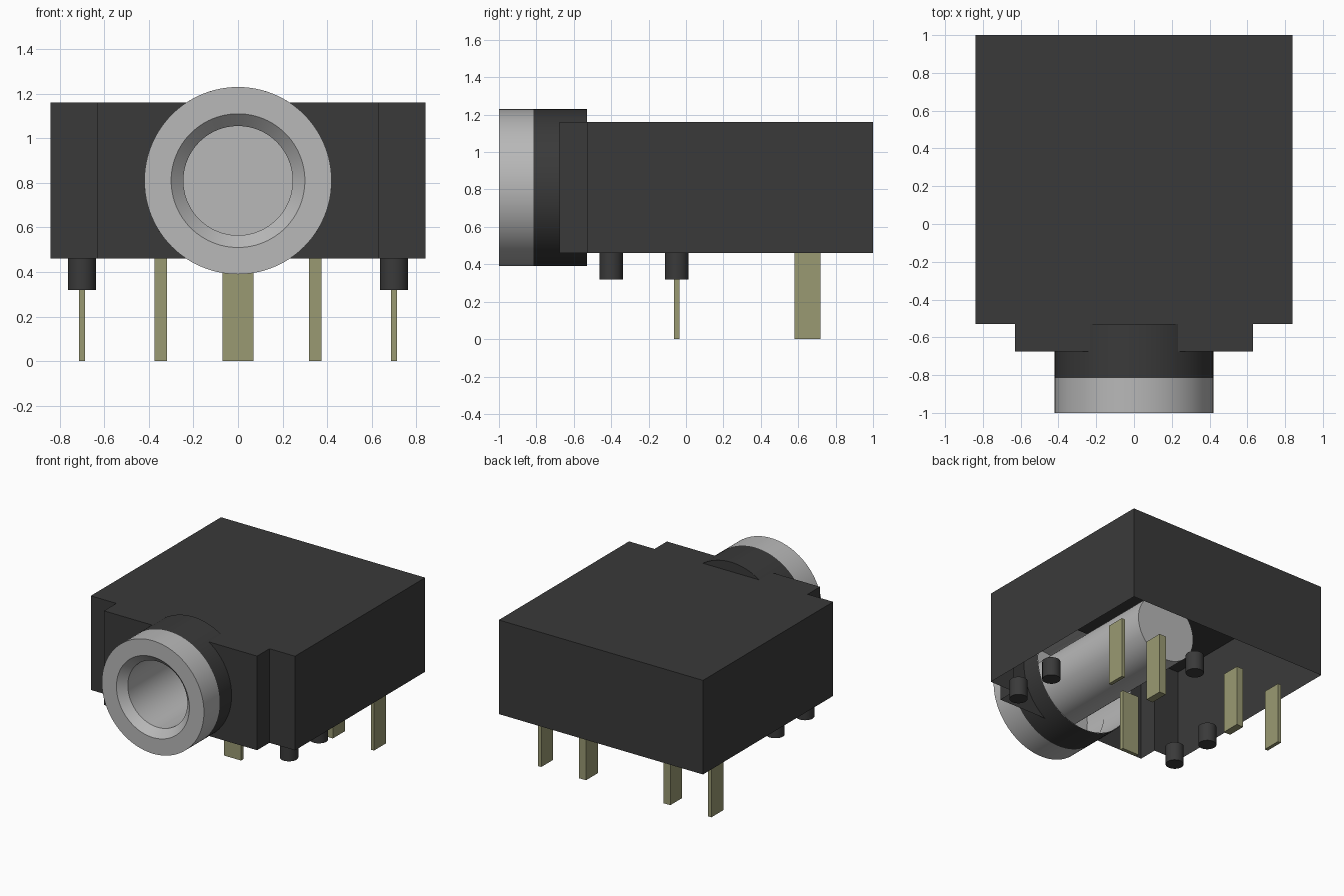
import bpy, bmesh, math
from mathutils import Vector

if "Cube" in bpy.data.objects:
    bpy.data.objects.remove(bpy.data.objects["Cube"], do_unlink=True)

CZ, R = 0.81, 0.42            # barrel axis height and outer radius
Z0, Z1 = 0.46, 1.16           # housing bottom and top
Y_FRONT, Y_STEP = -0.675, -0.53
CUT = math.sqrt(R * R - (Z1 - CZ) ** 2)   # half width where barrel meets the top


def material(name, rgb):
    m = bpy.data.materials.new(name)
    m.use_nodes = True
    m.diffuse_color = (*rgb, 1)
    m.node_tree.nodes["Principled BSDF"].inputs["Base Color"].default_value = (*rgb, 1)
    return m


DARK = material("dark plastic", (0.042, 0.042, 0.042))
SILVER = material("silver metal", (0.48, 0.48, 0.48))
BRASS = material("pale brass", (0.32, 0.32, 0.17))


def finish(bm, name, mat, smooth=False, recalc=True):
    if recalc:
        bmesh.ops.recalc_face_normals(bm, faces=bm.faces)
    me = bpy.data.meshes.new(name)
    bm.to_mesh(me)
    bm.free()
    me.materials.append(mat)
    ob = bpy.data.objects.new(name, me)
    bpy.context.collection.objects.link(ob)
    if smooth:
        bpy.ops.object.select_all(action="DESELECT")
        ob.select_set(True)
        bpy.context.view_layer.objects.active = ob
        bpy.ops.object.shade_smooth_by_angle(angle=math.radians(30))
    return ob


def lathe(name, profile, mat, steps=96):
    """Revolve (radius, y) points about the barrel axis."""
    bm = bmesh.new()
    vs = [bm.verts.new((r, y, CZ)) for r, y in profile]
    es = [bm.edges.new(p) for p in zip(vs, vs[1:])]
    bmesh.ops.spin(bm, geom=vs + es, cent=(0, 0, CZ), axis=(0, 1, 0),
                   angle=2 * math.pi, steps=steps, use_duplicate=False)
    bmesh.ops.remove_doubles(bm, verts=bm.verts, dist=1e-4)
    return finish(bm, name, mat, smooth=True)


def box(name, center, size, mat):
    bm = bmesh.new()
    bmesh.ops.create_cube(bm, size=1)
    for v in bm.verts:
        v.co = Vector(center) + v.co * Vector(size)
    return finish(bm, name, mat)


def peg(name, x, y):
    bm = bmesh.new()
    bmesh.ops.create_cone(bm, cap_ends=True, segments=32, radius1=0.0625,
                          radius2=0.0625, depth=0.14)
    bmesh.ops.translate(bm, verts=bm.verts, vec=(x, y, 0.39))
    return finish(bm, name, DARK, smooth=True)


# Housing: thin shell, open underneath, half built and mirrored
bm = bmesh.new()
outline = [(0, 1), (0.84, 1), (0.84, Y_STEP), (0.63, Y_STEP), (0.63, Y_FRONT),
           (CUT, Y_FRONT), (CUT, Y_STEP), (0, Y_STEP)]
top = [bm.verts.new((x, y, Z1)) for x, y in outline]
bm.faces.new(top)
low = [bm.verts.new((x, y, Z0)) for x, y in outline[:5]]
for i in range(4):
    bm.faces.new((top[i], top[i + 1], low[i + 1], low[i]))
# front wall with the round barrel opening
a0 = math.asin((Z1 - CZ) / R)
arc = [bm.verts.new((R * math.cos(a), Y_FRONT, CZ + R * math.sin(a)))
       for a in [a0 * (1 - 2 * i / 24) for i in range(1, 25)]]
bm.faces.new([top[4], top[5]] + arc + [low[4]])
body = finish(bm, "housing", DARK)
body.modifiers.new("mirror", "MIRROR").use_axis = (True, False, False)

# Rear cover of the barrel where it rises above the housing top
bm = bmesh.new()
angles = [a0 + (math.pi - 2 * a0) * i / 24 for i in range(25)]
bm.faces.new([bm.verts.new((R * math.cos(a), Y_STEP, CZ + R * math.sin(a)))
              for a in reversed(angles)])
finish(bm, "collar_rear_cover", DARK, recalc=False)

# Barrel: dark collar, then one metal piece with lip, chamfer and closed bore
lathe("barrel_collar", [(R, -0.815), (R, Y_STEP)], DARK)
lathe("barrel_socket", [(0.415, Y_STEP), (0.415, -0.815), (R, -0.815), (R, -1),
                        (0.30, -1), (0.245, -0.945), (0.245, 0.34), (0, 0.34)], SILVER)

# Locating pegs and contact pins
peg("rear_peg", 0, 0.65)
box("center_pin", (0, -0.05, Z0 / 2), (0.14, 0.028, Z0), BRASS)
for side, s in (("left", 1), ("right", -1)):
    peg(f"front_peg_{side}", s * 0.70, -0.40)
    peg(f"middle_peg_{side}", s * 0.70, -0.05)
    box(f"inner_pin_{side}", (s * 0.347, 0.65, Z0 / 2), (0.056, 0.14, Z0), BRASS)
    box(f"outer_pin_{side}", (s * 0.70, 0.65, Z0 / 2), (0.026, 0.14, Z0), BRASS)
